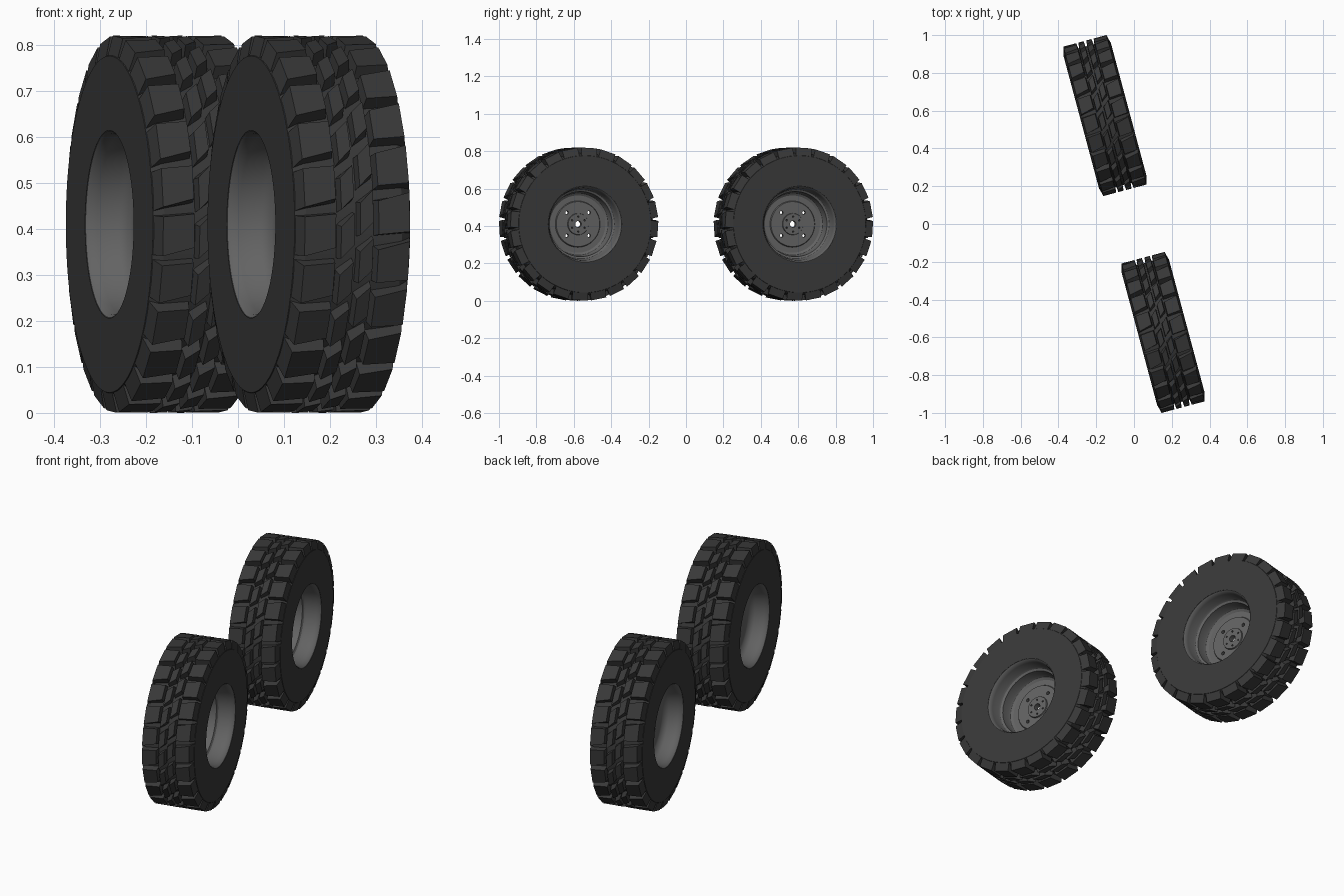
import bpy, bmesh, math
from mathutils import Vector

if "Cube" in bpy.data.objects:
    bpy.data.objects.remove(bpy.data.objects["Cube"])

R = 0.41          # outer tyre radius
N = 24            # tread blocks per row
YAW = math.radians(15)


def material(name, v):
    m = bpy.data.materials.new(name)
    m.diffuse_color = (v, v, v, 1)
    m.use_nodes = True
    m.node_tree.nodes["Principled BSDF"].inputs["Base Color"].default_value = m.diffuse_color
    return m


rubber = material("dark rubber", 0.040)
steel = material("grey steel", 0.125)


def pt(d, r, a):
    # d along the axle, r radius, a angle (0 faces the front, positive climbs)
    return Vector((d, -r * math.cos(a), r * math.sin(a)))


def finish(bm, name, mat):
    bmesh.ops.recalc_face_normals(bm, faces=bm.faces)
    me = bpy.data.meshes.new(name)
    bm.to_mesh(me)
    bm.free()
    me.materials.append(mat)
    ob = bpy.data.objects.new(name, me)
    bpy.context.collection.objects.link(ob)
    return ob


def activate(ob):
    bpy.ops.object.select_all(action='DESELECT')
    ob.select_set(True)
    bpy.context.view_layer.objects.active = ob


def revolve(profile, seg, name, mat):
    # closed (d, r) profile turned around the axle
    bm = bmesh.new()
    rings = [[bm.verts.new(pt(d, r, 2 * math.pi * i / seg)) for d, r in profile]
             for i in range(seg)]
    n = len(profile)
    for i in range(seg):
        p, q = rings[i], rings[(i + 1) % seg]
        for j in range(n):
            k = (j + 1) % n
            bm.faces.new((p[j], p[k], q[k], q[j]))
    ob = finish(bm, name, mat)
    activate(ob)
    bpy.ops.object.shade_smooth_by_angle(angle=math.radians(32))
    return ob


def block(bm, top, base):
    # tapered lug from two quads of (d, r, a)
    t = [bm.verts.new(pt(*c)) for c in top]
    b = [bm.verts.new(pt(*c)) for c in base]
    bm.faces.new(t)
    bm.faces.new(b[::-1])
    for i in range(4):
        j = (i + 1) % 4
        bm.faces.new((t[j], t[i], b[i], b[j]))


def make_tread():
    bm = bmesh.new()
    pitch = 2 * math.pi / N
    h, e = 0.40 * pitch, 0.05 * pitch
    for i in range(N):
        for s in (1, -1):
            # shoulder lugs, sloping down to the sidewall
            a = i * pitch + s * 0.25 * pitch
            k = s * 0.03
            top = [(s * 0.048, R, a - h * 0.86 - k), (s * 0.118, R, a - h),
                   (s * 0.118, R, a + h), (s * 0.048, R, a + h * 0.86 - k)]
            base = [(s * 0.043, 0.374, a - h * 0.86 - e - k), (s * 0.1295, 0.364, a - h - e),
                    (s * 0.1295, 0.364, a + h + e), (s * 0.043, 0.374, a + h * 0.86 + e - k)]
            block(bm, top, base)
            # slanted lugs of the two middle rows
            a = i * pitch + s * 0.05 * pitch
            g, k0, k1 = h * 0.82, s * 0.015, s * 0.085
            top = [(s * 0.007, R, a - g + k0), (s * 0.036, R, a - g + k1),
                   (s * 0.036, R, a + g + k1), (s * 0.007, R, a + g + k0)]
            base = [(s * 0.004, 0.374, a - g - e + k0), (s * 0.040, 0.374, a - g - e + k1),
                    (s * 0.040, 0.374, a + g + e + k1), (s * 0.004, 0.374, a + g + e + k0)]
            block(bm, top, base)
    return finish(bm, "tread_blocks", rubber)


def cut_holes(ob, holes):
    # round holes (y, z, radius) drilled through along the axle
    bm = bmesh.new()
    for y, z, r in holes:
        rings = [[bm.verts.new((x, y + r * math.cos(t * math.pi / 8), z + r * math.sin(t * math.pi / 8)))
                  for t in range(16)] for x in (-0.1, 0.1)]
        bm.faces.new(rings[0])
        bm.faces.new(rings[1])
        for t in range(16):
            u = (t + 1) % 16
            bm.faces.new((rings[0][t], rings[0][u], rings[1][u], rings[1][t]))
    cutter = finish(bm, "hole_cutter", steel)
    cutter.hide_render = True
    activate(ob)
    m = ob.modifiers.new("holes", 'BOOLEAN')
    m.operation, m.solver, m.object = 'DIFFERENCE', 'EXACT', cutter
    bpy.ops.object.modifier_apply(modifier="holes")
    bpy.data.objects.remove(cutter)


# tyre carcass
carcass = revolve([(0.13, 0.204), (0.13, 0.366), (0.108, 0.380),
                   (-0.108, 0.380), (-0.13, 0.366), (-0.13, 0.204)], 72, "tyre_carcass", rubber)
tread = make_tread()

# rim: barrel with rounded lips, dished web, raised hub with centre bore
outer = [(0.129, 0.207), (0.129, 0.203), (0.122, 0.197), (0.105, 0.193), (0.060, 0.189),
         (0.050, 0.184), (0.044, 0.174), (0.000, 0.170), (-0.012, 0.165), (-0.020, 0.153)]
hub = [(-0.020, 0.124), (-0.013, 0.120), (-0.013, 0.058), (-0.006, 0.056), (-0.006, 0.017)]
back = [(-0.036, 0.017), (-0.036, 0.150), (-0.040, 0.165), (-0.050, 0.176),
        (-0.062, 0.186), (-0.105, 0.193), (-0.122, 0.197), (-0.129, 0.203), (-0.129, 0.207)]
rim = revolve(outer + hub + back, 64, "wheel_rim", steel)

# bolt holes: four large, six small
holes = [(0.087 * math.cos(a), 0.087 * math.sin(a), 0.009)
         for a in (math.pi / 4 + i * math.pi / 2 for i in range(4))]
holes += [(0.040 * math.cos(a), 0.040 * math.sin(a), 0.0045)
          for a in (math.pi / 2 + i * math.pi / 3 for i in range(6))]
cut_holes(rim, holes)

# place the front wheel and a matching rear wheel
parts = (carcass, tread, rim)
for tag, s in (("front", 1), ("rear", -1)):
    for src in parts:
        ob = src if s == 1 else bpy.data.objects.new(src.name.replace("front", "rear"), src.data)
        if s == 1:
            ob.name = "front_" + src.name
        else:
            bpy.context.collection.objects.link(ob)
        ob.location = (s * 0.154, -s * 0.574, R)
        ob.rotation_euler = (0, 0, YAW)
